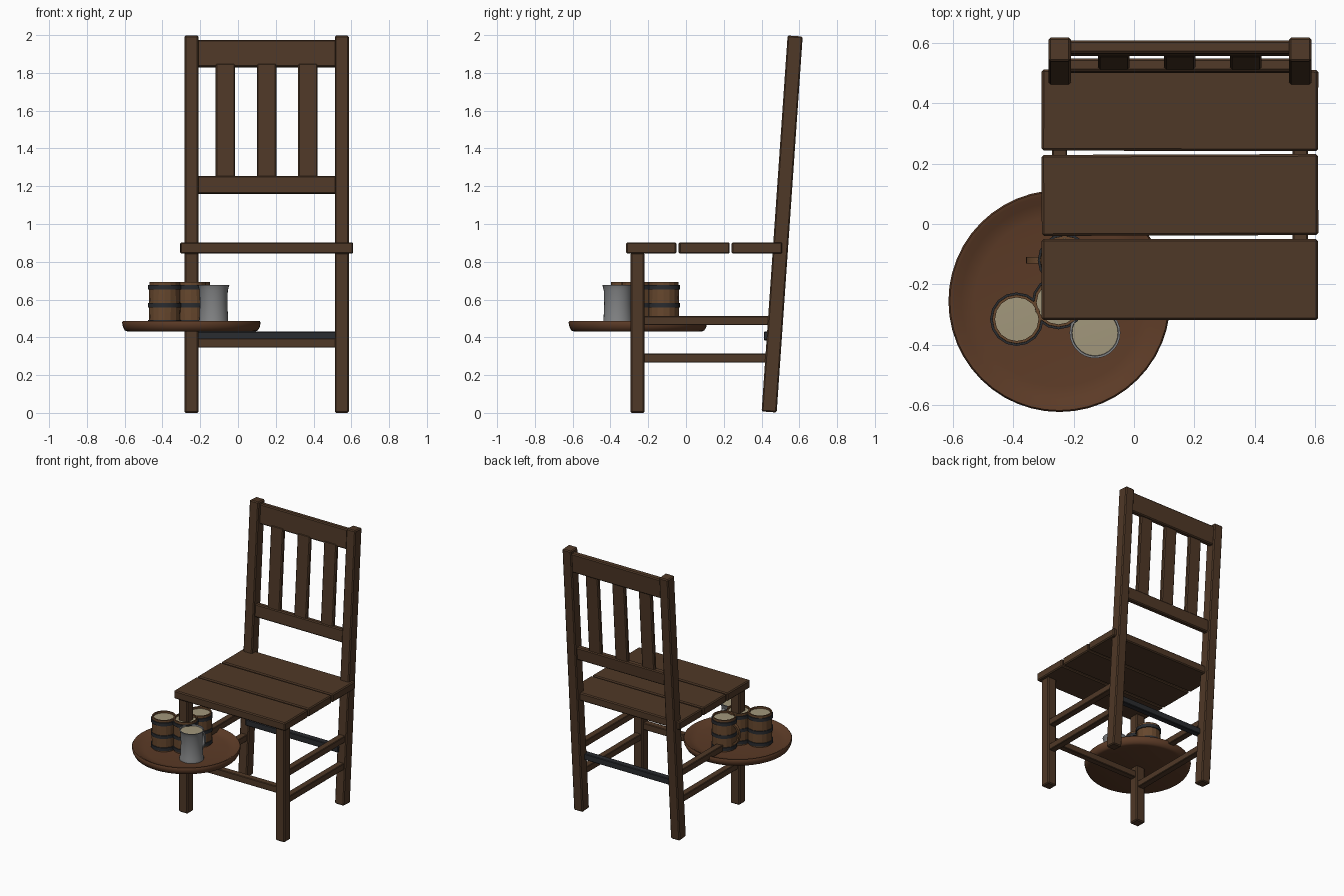
import bpy, bmesh, math
from mathutils import Matrix, Vector

if "Cube" in bpy.data.objects:
    bpy.data.objects.remove(bpy.data.objects["Cube"])


def mat(name, rgb):
    m = bpy.data.materials.new(name)
    m.diffuse_color = (*rgb, 1)
    m.use_nodes = True
    m.node_tree.nodes["Principled BSDF"].inputs["Base Color"].default_value = m.diffuse_color
    return m


WOOD = mat("dark wood", (0.078, 0.040, 0.020))
TRAY = mat("tray wood", (0.108, 0.044, 0.020))
STAVE = mat("mug wood", (0.135, 0.064, 0.027))
IRON = mat("black iron", (0.023, 0.025, 0.029))
PEWTER = mat("pewter", (0.22, 0.225, 0.23))
FOAM = mat("cream ale", (0.36, 0.31, 0.20))


def finish(name, bm, material, angle=None):
    me = bpy.data.meshes.new(name)
    bmesh.ops.recalc_face_normals(bm, faces=bm.faces[:])
    bm.to_mesh(me)
    bm.free()
    me.materials.append(material)
    ob = bpy.data.objects.new(name, me)
    bpy.context.collection.objects.link(ob)
    if angle:
        bpy.ops.object.select_all(action='DESELECT')
        ob.select_set(True)
        bpy.context.view_layer.objects.active = ob
        bpy.ops.object.shade_smooth_by_angle(angle=math.radians(angle))
    return ob


def beam(name, center, size, tilt=0, turn=0, bevel=0.007, material=WOOD):
    bm = bmesh.new()
    bmesh.ops.create_cube(bm, size=1, matrix=Matrix.Diagonal((*size, 1)))
    bmesh.ops.bevel(bm, geom=bm.edges[:], offset=bevel, segments=1, affect='EDGES')
    bm.transform(Matrix.Translation(center) @ Matrix.Rotation(turn, 4, 'Z')
                 @ Matrix.Rotation(tilt, 4, 'X'))
    return finish(name, bm, material)


def lathe(name, profile, center, sides, material, angle=35):
    """Spin (radius, z) points about z; radius 0 closes the end."""
    bm = bmesh.new()
    rings = []
    for r, z in profile:
        if r == 0:
            rings.append([bm.verts.new((0, 0, z))] * sides)
        else:
            rings.append([bm.verts.new((r * math.cos(2 * math.pi * i / sides),
                                        r * math.sin(2 * math.pi * i / sides), z))
                          for i in range(sides)])
    for a, b in zip(rings, rings[1:]):
        for i in range(sides):
            j = (i + 1) % sides
            vs = list(dict.fromkeys([a[i], a[j], b[j], b[i]]))
            if len(vs) > 2:
                bm.faces.new(vs)
    bm.transform(Matrix.Translation(center))
    return finish(name, bm, material, angle)


def handle(name, center, direction, r, z0, z1, reach, material):
    """Curved strap in the vertical plane through the mug axis."""
    d = Vector((math.cos(direction), math.sin(direction), 0))
    side = Vector((-d.y, d.x, 0)) * 0.011
    bm = bmesh.new()
    rings = []
    n = 10
    mid, half = (z0 + z1) / 2, (z1 - z0) / 2
    for i in range(n + 1):
        t = math.pi * (i / n - 0.5)
        ring = []
        for off, s in ((0, -1), (0, 1), (0.014, 1), (0.014, -1)):
            p = Vector(center) + d * (r - 0.008 + (reach + off) * math.cos(t))
            p.z += mid + (half + off) * math.sin(t)
            ring.append(bm.verts.new(p + side * s))
        rings.append(ring)
    for a, b in zip(rings, rings[1:]):
        for k in range(4):
            bm.faces.new((a[k], a[(k + 1) % 4], b[(k + 1) % 4], b[k]))
    bm.faces.new(rings[0])
    bm.faces.new(rings[-1])
    finish(name, bm, material, 40)


XL, XR, XC = -0.246, 0.550, 0.152
LEAN = -0.069


def lean_y(z):
    return 0.440 + 0.069 * z


# seat planks
for i, (y, turn) in enumerate(((-0.184, 0.0), (0.096, 0.003), (0.376, -0.002))):
    beam(f"seat_plank_{i+1}", (XC, y, 0.873), (0.915, 0.268, 0.060), turn=turn)

# legs, back posts and side stretchers
for side, x in (("left", XL), ("right", XR)):
    beam(f"front_leg_{side}", (x, -0.257, 0.424), (0.074, 0.074, 0.848))
    beam(f"back_post_{side}", (x, lean_y(1), 1.0), (0.074, 0.080, 1.995), tilt=LEAN)
    for label, z in (("upper", 0.488), ("lower", 0.290)):
        beam(f"side_stretcher_{label}_{side}", (x, 0.107, z), (0.050, 0.70, 0.048), bevel=0.004)

# front and back stretchers
beam("front_stretcher", (XC, -0.257, 0.370), (0.76, 0.048, 0.050), bevel=0.004)
beam("back_stretcher", (XC, 0.435, 0.407), (0.76, 0.046, 0.046), bevel=0.004, material=IRON)

# back rest rails and slats
beam("back_top_rail", (XC, lean_y(1.9) + 0.01, 1.902), (0.75, 0.042, 0.145), tilt=LEAN)
beam("back_lower_rail", (XC, lean_y(1.207), 1.207), (0.75, 0.042, 0.095), tilt=LEAN)
for i, x in enumerate((-0.067, 0.152, 0.370)):
    beam(f"back_slat_{i+1}", (x, lean_y(1.54), 1.54), (0.104, 0.030, 0.62), tilt=LEAN)

# round serving tray with a raised rim
lathe("tray", [(0, 0.430), (0.335, 0.430), (0.352, 0.436), (0.362, 0.455), (0.367, 0.478),
               (0.362, 0.486), (0.350, 0.484), (0.325, 0.468), (0.28, 0.461), (0, 0.459)],
      (-0.247, -0.255, 0), 48, TRAY, 50)

# wooden stave mugs with iron hoops
Z = 0.457
for i, (x, y, ang) in enumerate(((-0.388, -0.315, 40), (-0.230, -0.120, 180),
                                 (-0.250, -0.260, 10))):
    c = (x, y, Z)
    n = i + 1
    lathe(f"mug_body_{n}", [(0, 0), (0.082, 0), (0.084, 0.10), (0.081, 0.236), (0.072, 0.236),
                            (0.072, 0.21)], c, 16, STAVE, 15)
    lathe(f"mug_ale_{n}", [(0, 0.224), (0.0735, 0.222)], c, 16, FOAM)
    for k, z in enumerate((0.012, 0.102, 0.196)):
        lathe(f"mug_hoop_{n}_{k+1}", [(0.080, z), (0.0885, z), (0.0885, z + 0.024),
                                      (0.080, z + 0.024)], c, 16, IRON, 30)
    handle(f"mug_handle_{n}", c, math.radians(ang), 0.082, 0.055, 0.185, 0.04, STAVE)

# pewter tankard
c = (-0.129, -0.360, Z)
lathe("tankard_body", [(0, 0), (0.082, 0), (0.082, 0.016), (0.077, 0.03), (0.073, 0.12),
                       (0.075, 0.19), (0.082, 0.216), (0.084, 0.221), (0.077, 0.221),
                       (0.074, 0.20)], c, 28, PEWTER, 35)
lathe("tankard_ale", [(0, 0.213), (0.078, 0.211)], c, 28, FOAM)
handle("tankard_handle", c, math.radians(80), 0.076, 0.05, 0.18, 0.045, PEWTER)
